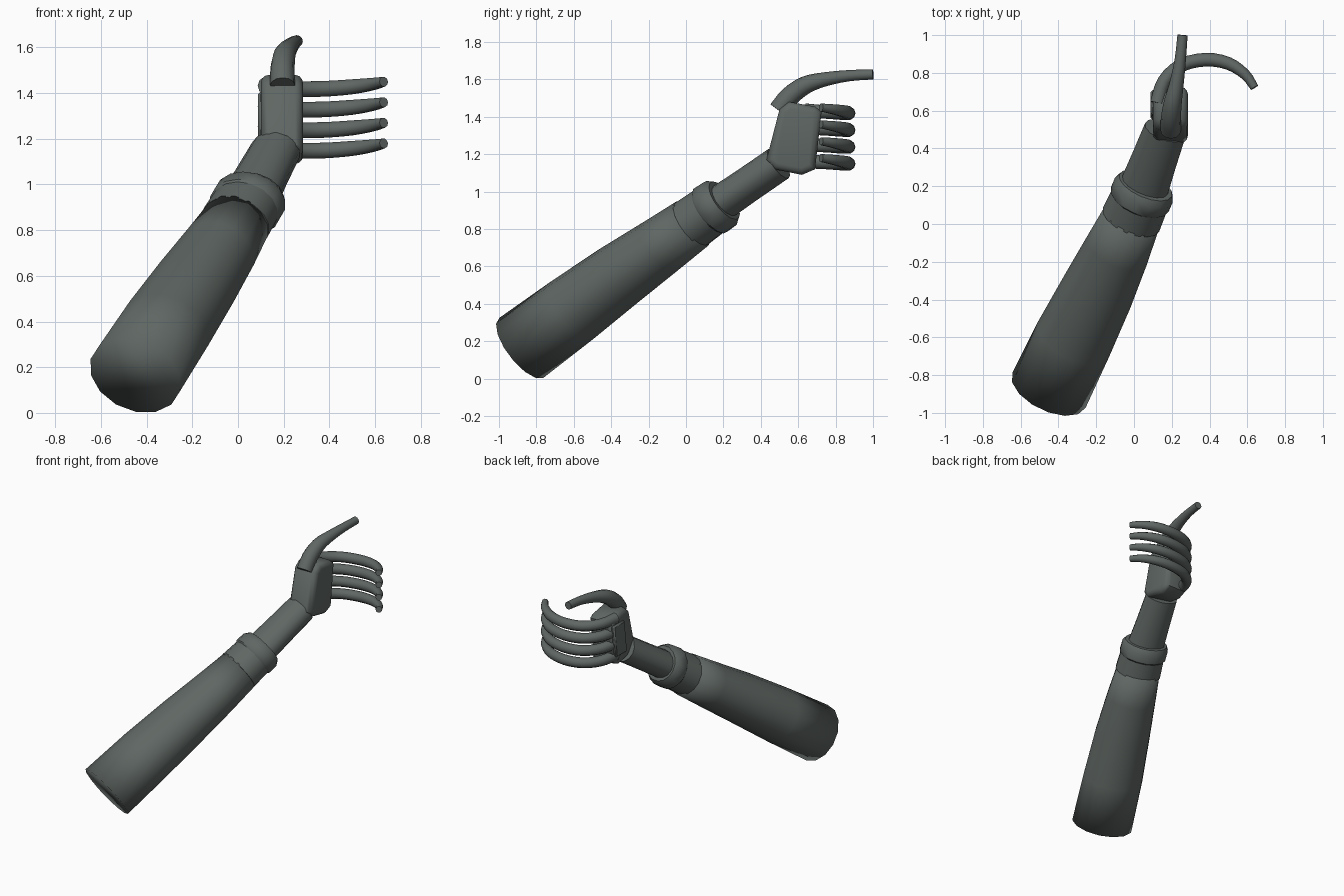
import bpy, bmesh, math
from mathutils import Vector

if "Cube" in bpy.data.objects:
    bpy.data.objects.remove(bpy.data.objects["Cube"])

grey = bpy.data.materials.new("dark grey green")
grey.diffuse_color = (0.115, 0.135, 0.125, 1)
grey.use_nodes = True
grey.node_tree.nodes["Principled BSDF"].inputs["Base Color"].default_value = grey.diffuse_color


def finish(name, bm, angle):
    bmesh.ops.recalc_face_normals(bm, faces=bm.faces[:])
    me = bpy.data.meshes.new(name)
    bm.to_mesh(me)
    bm.free()
    ob = bpy.data.objects.new(name, me)
    bpy.context.collection.objects.link(ob)
    me.materials.append(grey)
    bpy.ops.object.select_all(action='DESELECT')
    ob.select_set(True)
    bpy.context.view_layer.objects.active = ob
    bpy.ops.object.shade_smooth_by_angle(angle=math.radians(angle))
    return ob


def tube(name, rings, sides=12, angle=40, axis=None):
    """rings: (centre, horizontal radius, vertical radius)"""
    bm = bmesh.new()
    pts = [Vector(r[0]) for r in rings]
    loops = []
    for i, (c, rh, rv) in enumerate(rings):
        d = axis or (pts[min(i + 1, len(pts) - 1)] - pts[max(i - 1, 0)])
        d = Vector(d).normalized()
        h = d.cross(Vector((0, 0, 1))).normalized()
        u = h.cross(d)
        loops.append([bm.verts.new(pts[i] + h * rh * math.cos(a) + u * rv * math.sin(a))
                      for a in (2 * math.pi * k / sides for k in range(sides))])
    for a, b in zip(loops, loops[1:]):
        for k in range(sides):
            n = (k + 1) % sides
            bm.faces.new((a[k], a[n], b[n], b[k]))
    bm.faces.new(loops[0])
    bm.faces.new(loops[-1])
    return finish(name, bm, angle)


def smooth_path(ctrl, steps=3):
    """Catmull-Rom through (x, y, z, radius) controls"""
    p = [Vector(c) for c in ctrl]
    p = [2 * p[0] - p[1]] + p + [2 * p[-1] - p[-2]]
    out = []
    for i in range(1, len(p) - 2):
        a, b, c, d = p[i - 1:i + 3]
        for s in range(steps):
            t = s / steps
            out.append(0.5 * (2 * b + (c - a) * t + (2 * a - 5 * b + 4 * c - d) * t * t
                              + (3 * b - a - 3 * c + d) * t ** 3))
    out.append(p[-2])
    return [(v[:3], v[3], v[3]) for v in out]


# Forearm sleeve with a flat, softly shaded end
tube("sleeve", [((-0.45, -0.88, 0.165), 0.215, 0.198),
                ((-0.32, -0.61, 0.365), 0.21, 0.19),
                ((-0.195, -0.36, 0.55), 0.195, 0.175),
                ((-0.09, -0.14, 0.705), 0.175, 0.158),
                ((-0.01, 0.035, 0.83), 0.155, 0.145)], 14, 180)

# Two-step cuff: inner band, then a thicker rolled rim
cuff_axis = (0.33, 0.78, 0.54)
tube("cuff_band", [((-0.015, 0.025, 0.825), 0.162, 0.142),
                   ((0.04, 0.15, 0.915), 0.155, 0.137)], 16, 40, cuff_axis)
tube("cuff_rim", [((0.025, 0.115, 0.89), 0.15, 0.13),
                  ((0.031, 0.13, 0.90), 0.166, 0.146),
                  ((0.052, 0.18, 0.935), 0.166, 0.144),
                  ((0.062, 0.205, 0.953), 0.15, 0.12)], 16, 40, cuff_axis)

# Wrist
tube("wrist", [((0.03, 0.13, 0.90), 0.135, 0.098),
               ((0.10, 0.32, 1.03), 0.122, 0.094),
               ((0.165, 0.495, 1.15), 0.113, 0.094)], 14)

# Palm: rounded slab leaning back at the wrist side
bm = bmesh.new()
outline = [(0.43, 1.17), (0.47, 1.12), (0.62, 1.09), (0.69, 1.12),
           (0.725, 1.43), (0.69, 1.455), (0.55, 1.48), (0.50, 1.44)]
left = [bm.verts.new((0.10, y, z)) for y, z in outline]
right = [bm.verts.new((0.285, y, z)) for y, z in outline]
bm.faces.new(left)
bm.faces.new(right)
for k in range(8):
    n = (k + 1) % 8
    bm.faces.new((left[k], left[n], right[n], right[k]))
rim = [e for e in bm.edges if abs(e.verts[0].co.x - e.verts[1].co.x) < 0.01]
bmesh.ops.bevel(bm, geom=rim, offset=0.035, segments=3, profile=0.5, affect='EDGES')
finish("palm", bm, 50)

# Plate on the back of the hand
bm = bmesh.new()
bmesh.ops.create_cube(bm, size=1)
for v in bm.verts:
    x, y, z = v.co
    v.co = (0.105 + x * 0.035, 0.63 + y * 0.13 + z * 0.03, 1.285 + z * 0.24)
bmesh.ops.bevel(bm, geom=bm.edges[:], offset=0.01, segments=1, affect='EDGES')
finish("hand_plate", bm, 40)

# Four curled fingers
for i in range(4):
    z = 1.425 - 0.09 * i
    path = [(0.125, 0.64, z + 0.008, 0.04), (0.16, 0.755, z, 0.037), (0.25, 0.84, z - 0.007, 0.036),
            (0.38, 0.87, z - 0.006, 0.036), (0.50, 0.85, z + 0.003, 0.034),
            (0.59, 0.79, z + 0.015, 0.028), (0.638, 0.722, z + 0.025, 0.022)]
    tube("finger_%d" % (i + 1), smooth_path(path), 10, 50)

# Thumb reaching forward over the palm
tube("thumb", smooth_path([(0.195, 0.495, 1.435, 0.054), (0.195, 0.555, 1.51, 0.053),
                           (0.205, 0.64, 1.57, 0.048), (0.225, 0.74, 1.60, 0.038),
                           (0.245, 0.87, 1.62, 0.030), (0.257, 1.0, 1.627, 0.027)]), 12, 50)
